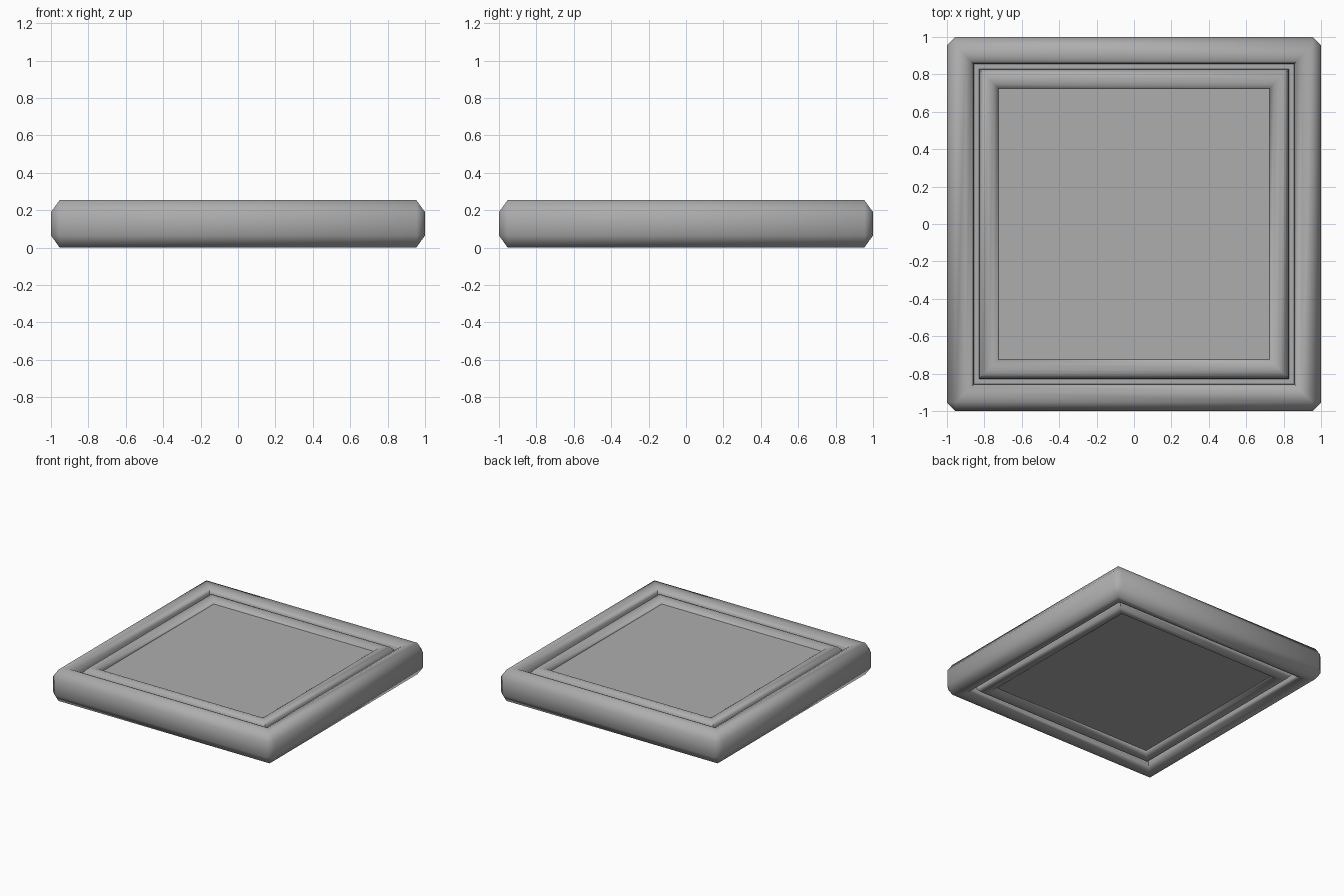
import bpy
import bmesh
import math

if "Cube" in bpy.data.objects:
    bpy.data.objects.remove(bpy.data.objects["Cube"], do_unlink=True)

HEIGHT = 0.255

grey = bpy.data.materials.new("mid grey")
grey.use_nodes = True
grey.diffuse_color = (0.42, 0.42, 0.42, 1)
for node in grey.node_tree.nodes:
    if node.type == "BSDF_PRINCIPLED":
        node.inputs["Base Color"].default_value = grey.diffuse_color


def square_ring(bm, half, z, cut):
    """Square loop of eight points, with its corners cut back."""
    points = []
    for i in range(4):
        c, s = ((1, 0), (0, 1), (-1, 0), (0, -1))[i]
        for x, y in ((half, half - cut), (half - cut, half)):
            points.append(bm.verts.new((c * x - s * y, s * x + c * y, z)))
    return points


def make_moulding(name, upper):
    """Sweep a profile of (half width, height, corner cut) around the square,
    mirrored to the underside."""
    lower = [(u, HEIGHT - z, cut) for u, z, cut in upper]
    profile = upper[::-1] + lower
    bm = bmesh.new()
    rings = [square_ring(bm, *p) for p in profile]
    for a, b in zip(rings, rings[1:]):
        for i in range(8):
            j = (i + 1) % 8
            bm.faces.new((a[i], b[i], b[j], a[j]))
    # Square corners collapse to single points
    bmesh.ops.remove_doubles(bm, verts=bm.verts[:], dist=0.0005)
    bmesh.ops.recalc_face_normals(bm, faces=bm.faces[:])
    mesh = bpy.data.meshes.new(name)
    bm.to_mesh(mesh)
    bm.free()
    obj = bpy.data.objects.new(name, mesh)
    bpy.context.collection.objects.link(obj)
    mesh.materials.append(grey)
    return obj


# Rounded outer frame, groove and raised inner bead
frame = make_moulding("moulded_frame", [
    (1.0, 0.19, 0.045),
    (0.953, HEIGHT, 0),
    (0.90, HEIGHT, 0),
    (0.87, 0.24, 0),
    (0.858, 0.215, 0),
    (0.855, 0.18, 0),
    (0.83, 0.18, 0),
    (0.825, 0.215, 0),
    (0.805, 0.24, 0),
    (0.78, 0.248, 0),
    (0.75, 0.24, 0),
    (0.727, 0.222, 0),
    (0.724, 0.20, 0),
])
bpy.ops.object.select_all(action="DESELECT")
frame.select_set(True)
bpy.context.view_layer.objects.active = frame
bpy.ops.object.shade_smooth_by_angle(angle=math.radians(65))

# Flat centre panel
bpy.ops.mesh.primitive_cube_add(size=1, location=(0, 0, HEIGHT / 2))
panel = bpy.context.object
panel.name = "centre_panel"
panel.scale = (1.452, 1.452, 0.165)
panel.data.materials.append(grey)
